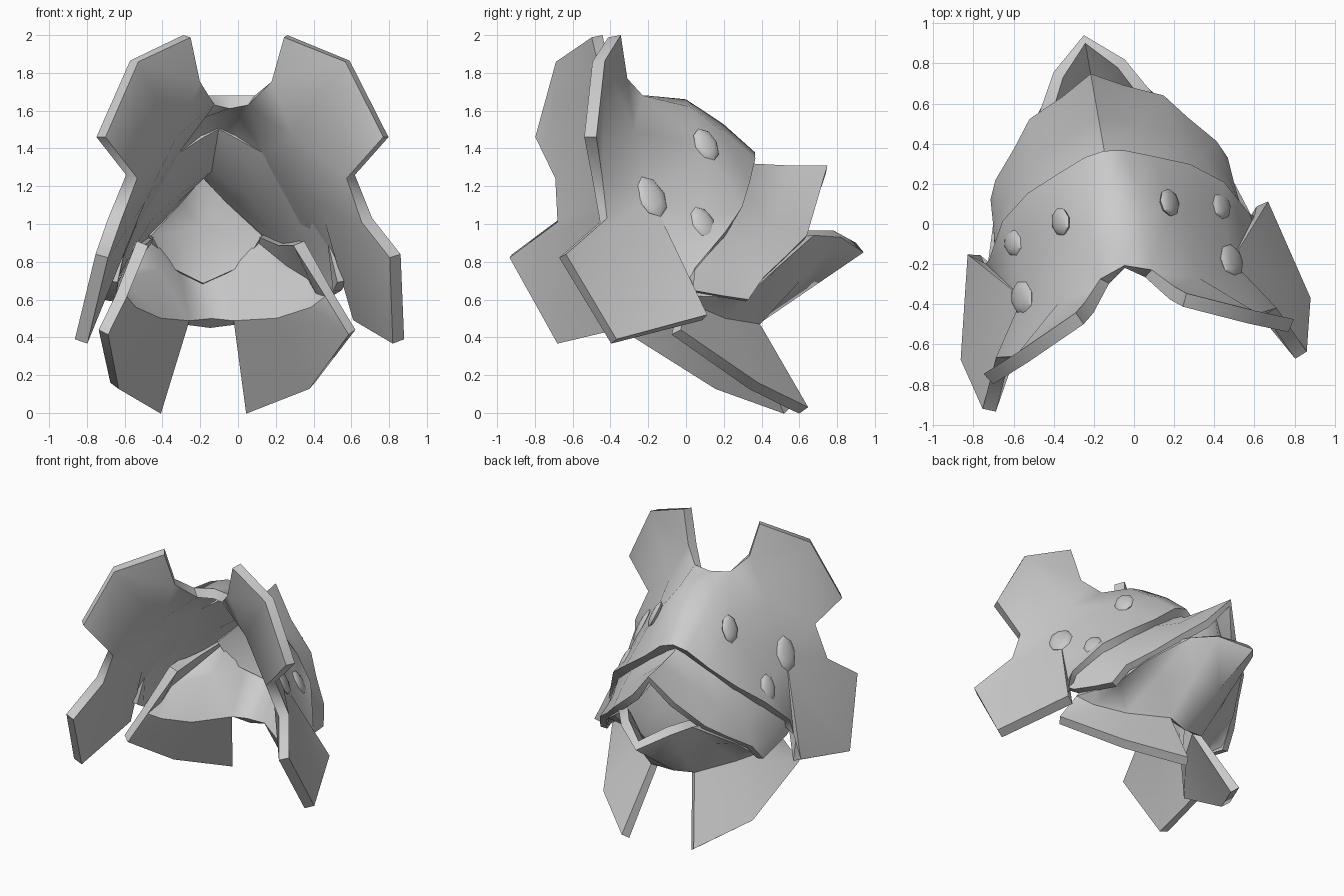
import bpy, bmesh, math
from mathutils import Vector, Matrix

if "Cube" in bpy.data.objects:
    bpy.data.objects.remove(bpy.data.objects["Cube"])

TURN = Matrix.Translation((-0.084, 0, 0)) @ Matrix.Rotation(math.radians(10), 4, 'Z')


def plate(name, pts, faces, up, thick):
    """Half plate -> mirrored, thickened, turned into place. up: sign of first face normal's z."""
    bm = bmesh.new()
    vs = [bm.verts.new(p) for p in pts]
    for f in faces:
        bm.faces.new([vs[i] for i in f])
    bmesh.ops.recalc_face_normals(bm, faces=bm.faces[:])
    bm.faces.ensure_lookup_table()
    bm.normal_update()
    if bm.faces[0].normal.z * up < 0:
        bmesh.ops.reverse_faces(bm, faces=bm.faces[:])
    me = bpy.data.meshes.new(name)
    bm.to_mesh(me)
    bm.free()
    ob = bpy.data.objects.new(name, me)
    bpy.context.collection.objects.link(ob)
    m = ob.modifiers.new("Mirror", 'MIRROR')
    m.merge_threshold = 0.002
    s = ob.modifiers.new("Solidify", 'SOLIDIFY')
    s.thickness = thick
    s.offset = -1
    ob.matrix_world = TURN
    finish(ob, 55)
    return ob


def finish(ob, angle):
    bpy.ops.object.select_all(action='DESELECT')
    ob.select_set(True)
    bpy.context.view_layer.objects.active = ob
    bpy.ops.object.convert(target='MESH')
    bpy.ops.object.shade_smooth_by_angle(angle=math.radians(angle))


def grid(rows):
    """Points and quads of a grid through several rims."""
    n = len(rows[0])
    faces = [(k * n + i, k * n + i + 1, (k + 1) * n + i + 1, (k + 1) * n + i)
             for k in range(len(rows) - 1) for i in range(n - 1)]
    return [p for r in rows for p in r], faces


# main shell: ridge, upper wing, lower wing, rear rim
P = {
    'c': (0, -.21, 1.68), 'j': (.13, -.255, 1.68), 'k': (.225, -.355, 1.77),
    'A': (.28, -.40, 2.0), 'B': (.59, -.54, 1.865), 'C': (.785, -.62, 1.46),
    'D': (.615, -.56, 1.26), 'E': (.71, -.55, 1.03), 'F': (.82, -.79, .84),
    'G': (.885, -.53, .39), 'H': (.76, -.02, .52), 'I': (.68, -.08, .66),
    '4': (.66, -.066, .77), '3': (.56, .114, .96), '2': (.41, .23, 1.09),
    '1': (.24, .30, 1.22), 'r': (.10, .355, 1.345), '0': (0, .37, 1.38),
    'm': (0, .0, 1.66), 'n': (0, .2, 1.53), 'p': (.13, 0, 1.62), 'q': (.13, .18, 1.49),
    'x': (.28, .05, 1.415), 'y': (.53, -.28, 1.14), 'z': (.53, 0, 1.01),
    'w': (.36, -.34, 1.49),
}
FACES = ("cjpm mpqn nqr0 qx1r x21 jkw jwxp pxq kABw BCDw wDy wyx xyz xz2 z32 z43 "
         "yDE yEFG yGH yHI yI4 y4z").split()
keys = list(P)
plate("main_shell", list(P.values()), [[keys.index(c) for c in f] for f in FACES], 1, .07)

# snout hood: starts embedded in the shell, passes under its rear rim, ends at the mouth
hood = [
    [(0, .14, 1.535), (.12, .13, 1.48), (.275, .05, 1.39), (.49, -.06, 1.08), (.585, -.14, .93),
     (.64, -.16, .70)],
    [(0, .35, 1.32), (.21, .275, 1.19), (.385, .195, 1.05), (.53, .085, .92), (.625, -.06, .75),
     (.63, -.08, .65)],
    [(0, .55, 1.31), (.19, .47, 1.15), (.37, .39, .99), (.49, .27, .86), (.59, .13, .72),
     (.61, .09, .62)],
    [(0, .76, 1.31), (.154, .674, 1.11), (.34, .59, .94), (.44, .46, .83), (.56, .32, .72),
     (.60, .23, .60)]]
plate("snout_hood", *grid(hood), 1, .05)

# lower jaw trough, its side walls inside the hood, and the hanging flaps
front = [(0, .36, .45), (.16, .37, .47), (.36, .15, .50), (.52, 0, .55), (.59, -.09, .62)]
rear = [(0, .955, .85), (.18, .80, .93), (.27, .64, .94), (.46, .40, .76), (.555, .22, .61)]
mid = [tuple(Vector(a).lerp(Vector(b), .5)) for a, b in zip(front, rear)]
pts, faces = grid([front, mid, rear])
n = len(pts)
pts += [(.265, .61, .03), (.55, .29, .16), (.69, -.15, .44), (.42, .34, .91), (.45, .05, .91)]
faces += [(1, n, n + 1, 2), (2, n + 1, n + 2, 3), (3, n + 2, 4),
          (12, 13, n + 3), (13, 14, n + 4, n + 3), (14, 9, n + 4), (9, 4, n + 4)]
plate("lower_jaw", pts, faces, -1, .065)

# panel closing the mouth between hood and jaw
cap = [(0, .62, 1.25), (.13, .58, 1.12), (.31, .50, .94), (.22, .54, .78), (0, .60, .68),
       (0, .66, .98)]
plate("mouth_panel", cap, [(0, 1, 5), (1, 2, 5), (2, 3, 5), (3, 4, 5)], 1, .03)

# low oval studs on both sides of the shell
for side, label in ((1, "right"), (-1, "left")):
    nor = Vector((.86 * side, .27, .44)).normalized()
    long_axis = (Vector((0, .25, -1)) - nor * Vector((0, .25, -1)).dot(nor)).normalized()
    rot = Matrix((nor.cross(long_axis), long_axis, nor)).transposed().to_4x4()
    for i, (u, v, z, s) in enumerate([(.275, .06, 1.42, .85), (.53, -.28, 1.145, 1.05),
                                      (.525, 0, 1.005, .85)]):
        bm = bmesh.new()
        bmesh.ops.create_uvsphere(bm, u_segments=8, v_segments=6, radius=1)
        bm.transform(Matrix.Diagonal((.08 * s, .115 * s, .025, 1)))
        me = bpy.data.meshes.new("shell_stud")
        bm.to_mesh(me)
        bm.free()
        ob = bpy.data.objects.new(f"shell_stud_{label}_{i + 1}", me)
        bpy.context.collection.objects.link(ob)
        ob.matrix_world = TURN @ Matrix.Translation((u * side, v, z)) @ rot
        finish(ob, 40)
